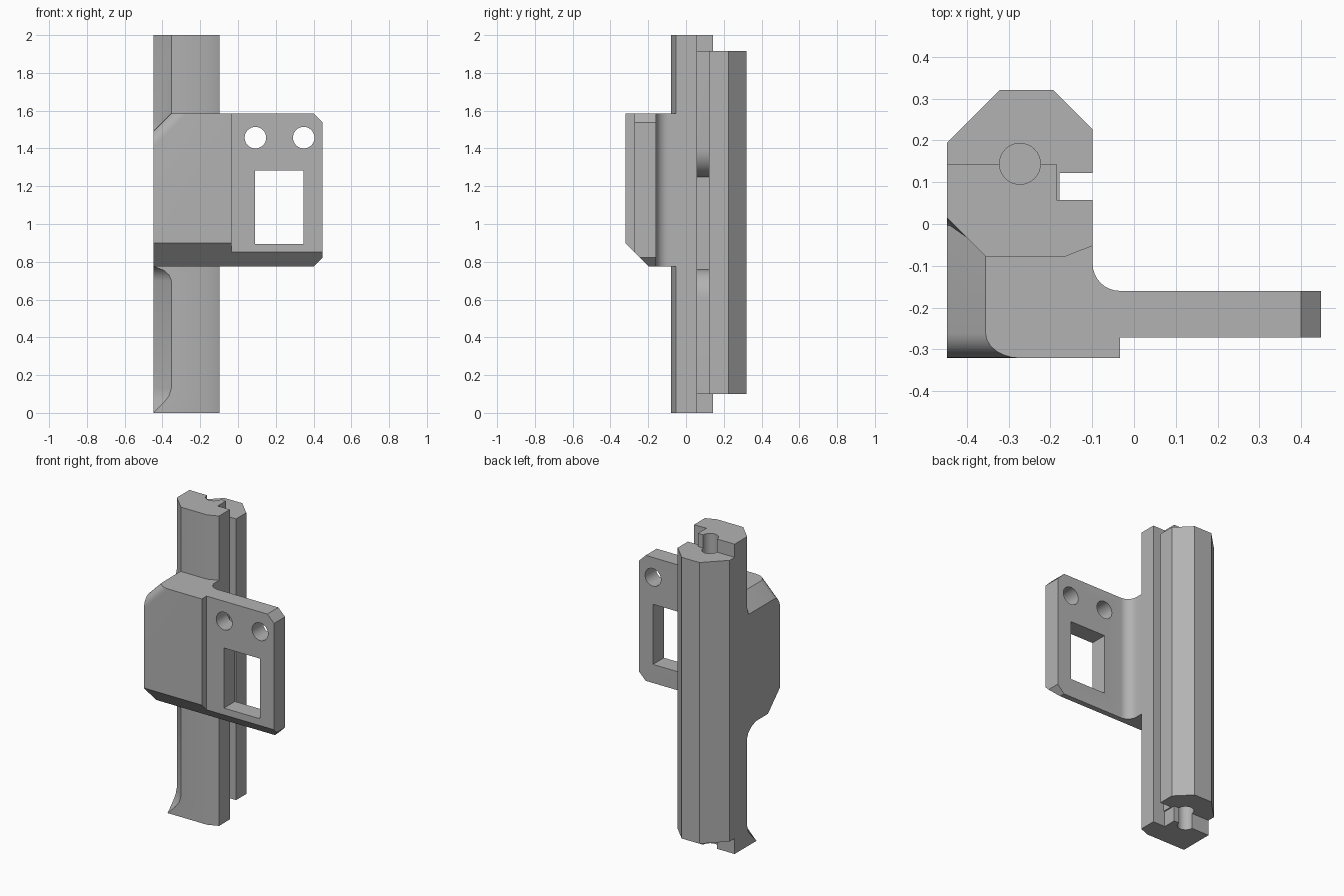
import bpy, bmesh
from math import sin, cos, pi, radians
from mathutils import Vector

if "Cube" in bpy.data.objects:
    bpy.data.objects.remove(bpy.data.objects["Cube"])

GREY = (0.45, 0.45, 0.45, 1)
grey = bpy.data.materials.new("plain grey")
grey.use_nodes = True
grey.diffuse_color = GREY
grey.node_tree.nodes["Principled BSDF"].inputs["Base Color"].default_value = GREY


def finish(bm, name):
    bmesh.ops.recalc_face_normals(bm, faces=bm.faces[:])
    mesh = bpy.data.meshes.new(name)
    bm.to_mesh(mesh)
    bm.free()
    mesh.materials.append(grey)
    obj = bpy.data.objects.new(name, mesh)
    bpy.context.collection.objects.link(obj)
    return obj


def loft(sections):
    """Skin a stack of equal-sized point rings and cap both ends."""
    bm = bmesh.new()
    rings = [[bm.verts.new(p) for p in ring] for ring in sections]
    n = len(rings[0])
    for a, b in zip(rings, rings[1:]):
        for i in range(n):
            j = (i + 1) % n
            bm.faces.new((a[i], a[j], b[j], b[i]))
    bm.faces.new(rings[0])
    bm.faces.new(rings[-1])
    bmesh.ops.recalc_face_normals(bm, faces=bm.faces[:])
    return bm


def prism_z(pts, z0, z1):
    return loft([[(x, y, z) for x, y in pts] for z in (z0, z1)])


def prism_y(pts, y0, y1):
    return loft([[(x, y, z) for x, z in pts] for y in (y0, y1)])


def circle(cx, cy, r, n=32):
    return [(cx + r * cos(2 * pi * i / n), cy + r * sin(2 * pi * i / n)) for i in range(n)]


def slice_off(bm, co, normal):
    """Remove everything on the normal side of a plane and cap it."""
    res = bmesh.ops.bisect_plane(bm, geom=bm.verts[:] + bm.edges[:] + bm.faces[:],
                                 plane_co=co, plane_no=normal, clear_outer=True)
    edges = [e for e in res["geom_cut"] if isinstance(e, bmesh.types.BMEdge)]
    bmesh.ops.edgeloop_fill(bm, edges=edges)
    bmesh.ops.recalc_face_normals(bm, faces=bm.faces[:])


def combine(target, other, operation):
    mod = target.modifiers.new(operation.lower(), "BOOLEAN")
    mod.object, mod.operation, mod.solver = other, operation, "EXACT"
    bpy.context.view_layer.objects.active = target
    bpy.ops.object.modifier_apply(modifier=mod.name)
    bpy.data.objects.remove(other)


# Front half of the column, its left corner chamfer flaring out at the ends
def front_section(z, d):
    pts = [(-0.448, 0.144), (-0.448, -0.079 + d), (-0.448 + d, -0.079), (-0.167, -0.079),
           (-0.099, -0.052), (-0.099, 0.058), (-0.186, 0.058), (-0.186, 0.144)]
    return [(x, y, z) for x, y in pts]


FLARE = [(0, 0.001), (0.055, 0.055), (0.09, 0.083), (0.13, 0.095), (0.70, 0.095),
         (0.73, 0.083), (0.755, 0.055), (0.775, 0.005), (1.44, 0.005), (1.47, 0.055),
         (1.50, 0.083), (1.54, 0.095), (2.0, 0.095)]
column = finish(loft([front_section(z, d) for z, d in FLARE]), "slotted_column")

# Back half of the column, slightly shorter
back = [(-0.448, 0.10), (-0.448, 0.194), (-0.321, 0.321), (-0.194, 0.321), (-0.099, 0.226),
        (-0.099, 0.122), (-0.178, 0.122), (-0.178, 0.05), (-0.3, 0.05)]
combine(column, finish(prism_z(back, 0.1, 1.915), "column_back"), "UNION")

# Bracket: thick block on the left, thin plate on the right, round inner corner
arc = [(-0.034 - 0.065 * sin(t * pi / 16), -0.095 - 0.065 * cos(t * pi / 16)) for t in range(9)]
outline = [(-0.448, -0.321), (-0.034, -0.321), (-0.034, -0.272), (0.448, -0.272),
           (0.448, -0.16)] + arc + [(-0.099, 0.0), (-0.3, 0.05), (-0.448, 0.05)]
bm = prism_z(outline, 0.775, 1.585)
slice_off(bm, (0, -0.321, 0.9), (0, -1, -1))
slice_off(bm, (0.40, 0, 1.585), (1, 0, 1))
slice_off(bm, (0.40, 0, 0.775), (1, 0, -1))
slice_off(bm, (-0.355, 0, 1.585), (-1, 0, 1))

# Soften the edge between the upper left chamfer and the front
bm.normal_update()
slant = Vector((-1, 0, 1)).normalized()
soft = [e for e in bm.edges if len(e.link_faces) == 2
        and any(f.normal.dot(slant) > 0.99 for f in e.link_faces)
        and any(f.normal.y < -0.99 for f in e.link_faces)]
bmesh.ops.bevel(bm, geom=soft, offset=0.06, segments=6, profile=0.5, affect="EDGES")
bracket = finish(bm, "bracket")

# Window and two screw holes in the plate
window = [(0.09, 0.895), (0.348, 0.895), (0.348, 1.283), (0.09, 1.283)]
for pts in (window, circle(0.092, 1.457, 0.057), circle(0.348, 1.457, 0.057)):
    combine(bracket, finish(prism_y(pts, -0.5, -0.1), "plate_cutter"), "DIFFERENCE")
combine(column, bracket, "UNION")

# Blind bores in both ends of the column
for z0, z1 in ((-0.1, 0.4), (1.6, 2.1)):
    combine(column, finish(prism_z(circle(-0.273, 0.144, 0.049), z0, z1), "bore_cutter"),
            "DIFFERENCE")

# Deep pocket in the slot floor with rounded lips
lip = [(0.15 * cos(t * pi / 16), 0.15 * sin(t * pi / 16)) for t in range(9)]
pocket = ([(-0.15, 1.40)] + [(-0.328 + x, 1.40 - z) for x, z in lip]
          + [(-0.328 + x, 0.61 + z) for x, z in reversed(lip)] + [(-0.15, 0.61)])
combine(column, finish(prism_y(pocket, 0.058, 0.122), "pocket_cutter"), "DIFFERENCE")

# Smooth the curved surfaces, keep the edges sharp
bpy.ops.object.select_all(action="DESELECT")
column.select_set(True)
bpy.context.view_layer.objects.active = column
bpy.ops.object.shade_smooth_by_angle(angle=radians(25))
